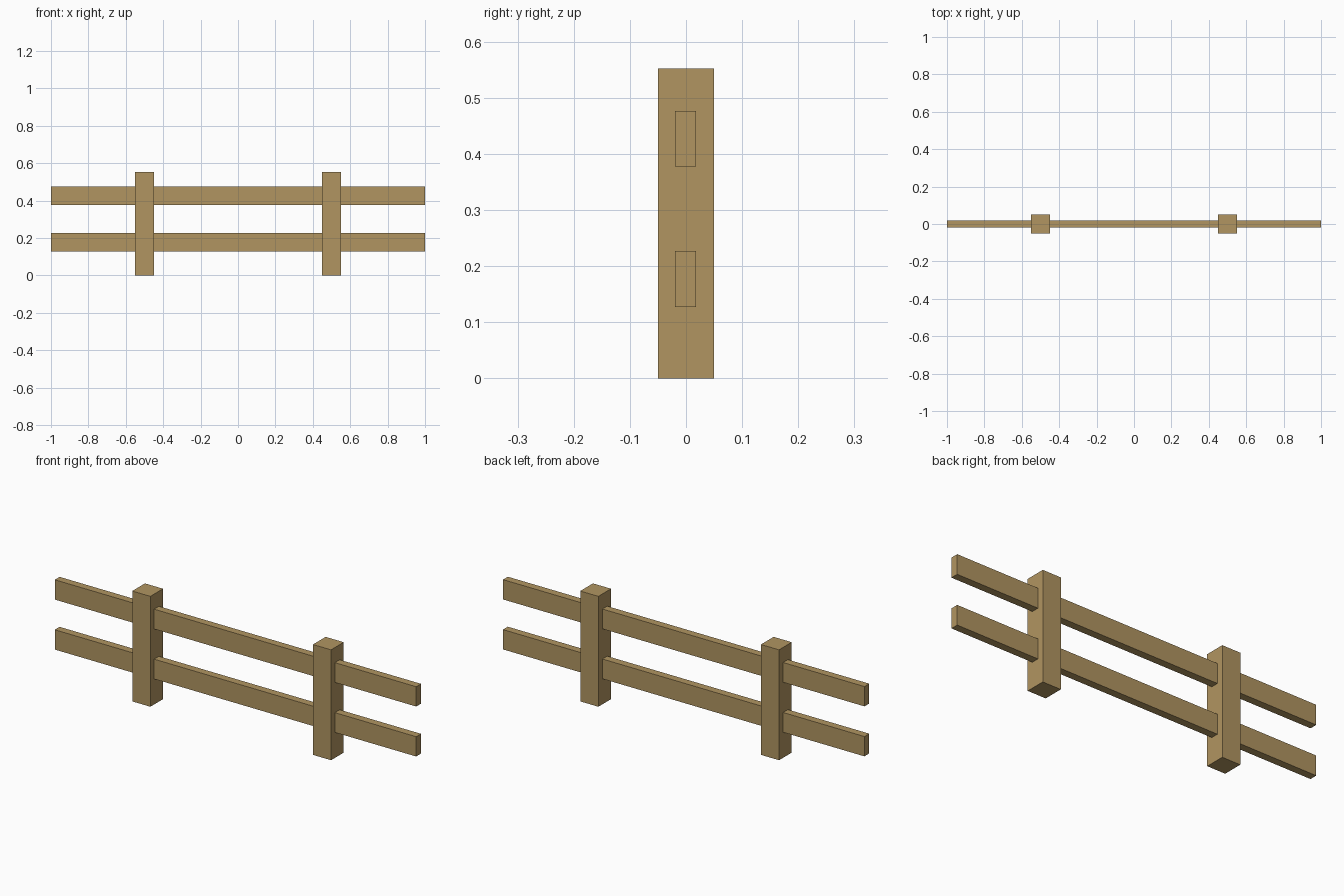
import bpy

cube = bpy.data.objects.get("Cube")
if cube:
    bpy.data.objects.remove(cube, do_unlink=True)

# Single wood colour
wood = bpy.data.materials.new("tan_wood")
wood.use_nodes = True
colour = (0.44, 0.30, 0.12, 1)
wood.diffuse_color = colour
wood.node_tree.nodes["Principled BSDF"].inputs["Base Color"].default_value = colour


def box(name, centre, size):
    bpy.ops.mesh.primitive_cube_add(size=1, location=centre)
    obj = bpy.context.object
    obj.name = name
    obj.scale = size
    bpy.ops.object.transform_apply(location=False, rotation=False, scale=True)
    obj.data.materials.append(wood)
    return obj


# Upright posts
POST_HEIGHT = 0.552
for side, x in (("left", 0.5), ("right", -0.5)):
    box(side + "_post", (x, 0, POST_HEIGHT / 2), (0.1, 0.1, POST_HEIGHT))

# Long rails running through the posts
for level, z in (("lower", 0.177), ("upper", 0.427)):
    box(level + "_rail", (0, -0.001, z), (2, 0.038, 0.099))
